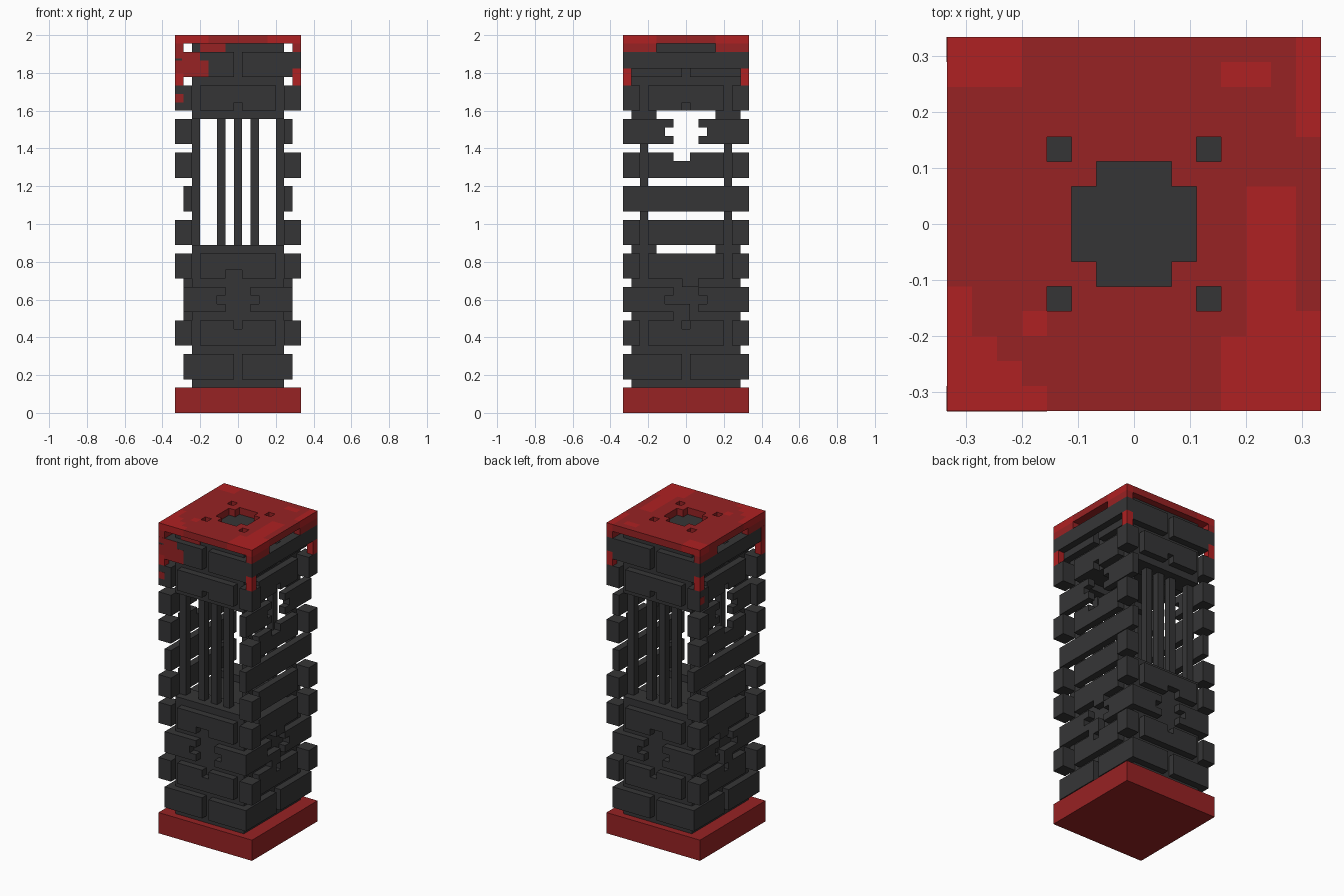
import bpy, bmesh

if "Cube" in bpy.data.objects:
    bpy.data.objects.remove(bpy.data.objects["Cube"], do_unlink=True)

U = 2 / 45  # one block unit; the tower is 15 x 15 x 45 units


def material(name, rgb):
    m = bpy.data.materials.new(name)
    m.use_nodes = True
    m.diffuse_color = (*rgb, 1)
    bsdf = m.node_tree.nodes["Principled BSDF"]
    bsdf.inputs["Base Color"].default_value = (*rgb, 1)
    bsdf.inputs["Roughness"].default_value = 0.9
    return m


CHARCOAL = material("charcoal stone", (0.036, 0.036, 0.037))
RED = material("deep red", (0.31, 0.016, 0.017))
BRIGHT = material("bright red", (0.43, 0.015, 0.016))


def finish(bm, name, mats):
    me = bpy.data.meshes.new(name)
    bm.to_mesh(me)
    bm.free()
    for m in mats:
        me.materials.append(m)
    ob = bpy.data.objects.new(name, me)
    bpy.context.collection.objects.link(ob)
    return ob


def boxes(name, mat, items):
    """One object from boxes given as (x0, x1, y0, y1, z0, z1) in units."""
    bm = bmesh.new()
    for x0, x1, y0, y1, z0, z1 in items:
        vs = bmesh.ops.create_cube(bm, size=1)["verts"]
        for v in vs:
            v.co.x = ((x0 if v.co.x < 0 else x1) - 7.5) * U
            v.co.y = ((y0 if v.co.y < 0 else y1) - 7.5) * U
            v.co.z = (z0 if v.co.z < 0 else z1) * U
    return finish(bm, name, [mat])


def both_y(items):
    return items + [(a, b, 15 - d, 15 - c, e, f) for a, b, c, d, e, f in items]


def both_x(items):
    return items + [(15 - b, 15 - a, c, d, e, f) for a, b, c, d, e, f in items]


# Base and core
boxes("base", RED, [(0, 15, 0, 15, 0, 3)])
boxes("lower_core", CHARCOAL, [(2, 13, 1, 14, 3, 19)])
boxes("upper_core", CHARCOAL, [(2, 13, 1, 14, 36, 44)])

# Window: sills, corner posts and bars
boxes("window_sills", CHARCOAL, both_y([(2, 13, 1, 4, 19, 20), (2, 13, 1, 4, 35, 36)]))
boxes("corner_posts", CHARCOAL, both_x(both_y([(2, 3, 2, 3, 20, 35)])))
boxes("window_bars", CHARCOAL, both_y([(x, x + 1, 2, 3, 20, 35) for x in (5, 7, 9)]))


# Brick courses as (start, end, bottom, top) along a wall
def split(z):
    return [(1, 7, z, z + 3), (8, 14, z, z + 3)]


def notch_top(z):
    return [(3, 12, z, z + 2), (3, 7, z + 2, z + 3), (8, 12, z + 2, z + 3)]


def notch_bottom(z, a=7):
    return [(3, 12, z + 1, z + 3), (3, a, z, z + 1), (8, 12, z, z + 1)]


def broken(z, s, e):
    return [(s, 5, z, z + 3), (5, 6, z, z + 1), (5, 6, z + 2, z + 3),
            (10, e, z, z + 3), (9, 10, z, z + 1), (9, 10, z + 2, z + 3)]


end_walls = split(4) + notch_top(8) + broken(12, 1, 14) + notch_bottom(16, 6) \
    + notch_bottom(36) + split(40)
boxes("front_and_back_bricks", CHARCOAL,
      both_y([(a, b, 0, 1, z0, z1) for a, b, z0, z1 in end_walls]))

side_walls = split(4) + notch_top(8) + broken(12, 1, 14) \
    + [(6, 8, 11, 13), (7, 9, 15, 17), (3, 7, 16, 19), (9, 12, 16, 19), (7, 9, 17, 19)] \
    + [(3, 12, 20, 23), (0, 15, 24, 27), (3, 12, 28, 30), (3, 6, 30, 31), (8, 12, 30, 31)] \
    + broken(32, 0, 15) + notch_bottom(36) + split(40)
boxes("side_bricks", CHARCOAL,
      both_x([(1, 2, a, b, z0, z1) for a, b, z0, z1 in side_walls]))

# Corner blocks on the alternate courses
corner = [(0, 2, 0, 2, z, z + 3) for z in (8, 16, 20, 28, 36)]
boxes("corner_blocks", CHARCOAL, both_x(both_y(corner)))
boxes("extra_corner_blocks", CHARCOAL, both_y([(0, 1, 0, 2, 32, 35)]))

# Side bands under the cap, with red drips at the corners
boxes("cap_side_bands", CHARCOAL, both_x([(0, 1, 0, 15, 41, 43)]))
boxes("cap_side_brackets", RED, both_x(both_y([(0, 1, 0, 4, 43, 44)])))
boxes("corner_drips", BRIGHT, both_x(both_y([(0, 1, 0, 1, 39, 41)])))

# Red paint plates on the front left corner and the other side
t = 0.12
boxes("paint_splashes", RED, [
    (0, 4, -t + 0.1, 0, 40.5, 42), (1, 4, -t + 0.1, 0, 40, 40.5),
    (0.8, 3, -t + 0.1, 0, 42, 43), (0, 1, -t + 0.1, 0, 42.2, 43),
    (0, 1, -t + 0.1, 0, 37, 38), (3, 6, 0.9, 1, 43, 44),
    (-0.02, 0, 0, 1, 41, 43), (-0.02, 0, 14, 15, 37, 38)])

# Cap: a fine grid with openings, thickened downwards, with bright patches
PATCHES = [(-.34, -.2, .244, .34), (.156, .244, .244, .289), (.289, .34, .156, .34),
           (.2, .289, -.34, .067), (.156, .34, -.34, -.2), (.289, .34, -.34, -.15),
           (-.34, -.289, -.34, -.111), (-.34, -.245, -.34, -.2),
           (-.34, -.2, -.34, -.244), (-.34, -.156, -.34, -.289), (-.2, -.156, -.2, -.156)]


def is_hole(x, y):
    a, b = sorted((abs(x) / U, abs(y) / U))
    return (b < 2.5 and a < 1.5) or (2.5 < a and b < 3.5)


bm = bmesh.new()
bmesh.ops.create_grid(bm, x_segments=45, y_segments=45, size=7.5 * U)
holes = []
for f in bm.faces:
    c = f.calc_center_median()
    f.material_index = int(any(a < c.x < b and d < c.y < e for a, b, d, e in PATCHES))
    if is_hole(c.x, c.y):
        holes.append(f)
bmesh.ops.delete(bm, geom=holes, context="FACES")
for v in bm.verts:
    v.co.z = 45 * U
cap_top = list(bm.faces)
ext = bmesh.ops.extrude_face_region(bm, geom=cap_top, use_keep_orig=True)["geom"]
for v in ext:
    if isinstance(v, bmesh.types.BMVert):
        v.co.z = 44 * U
bmesh.ops.recalc_face_normals(bm, faces=bm.faces[:])
finish(bm, "cap", [RED, BRIGHT])
